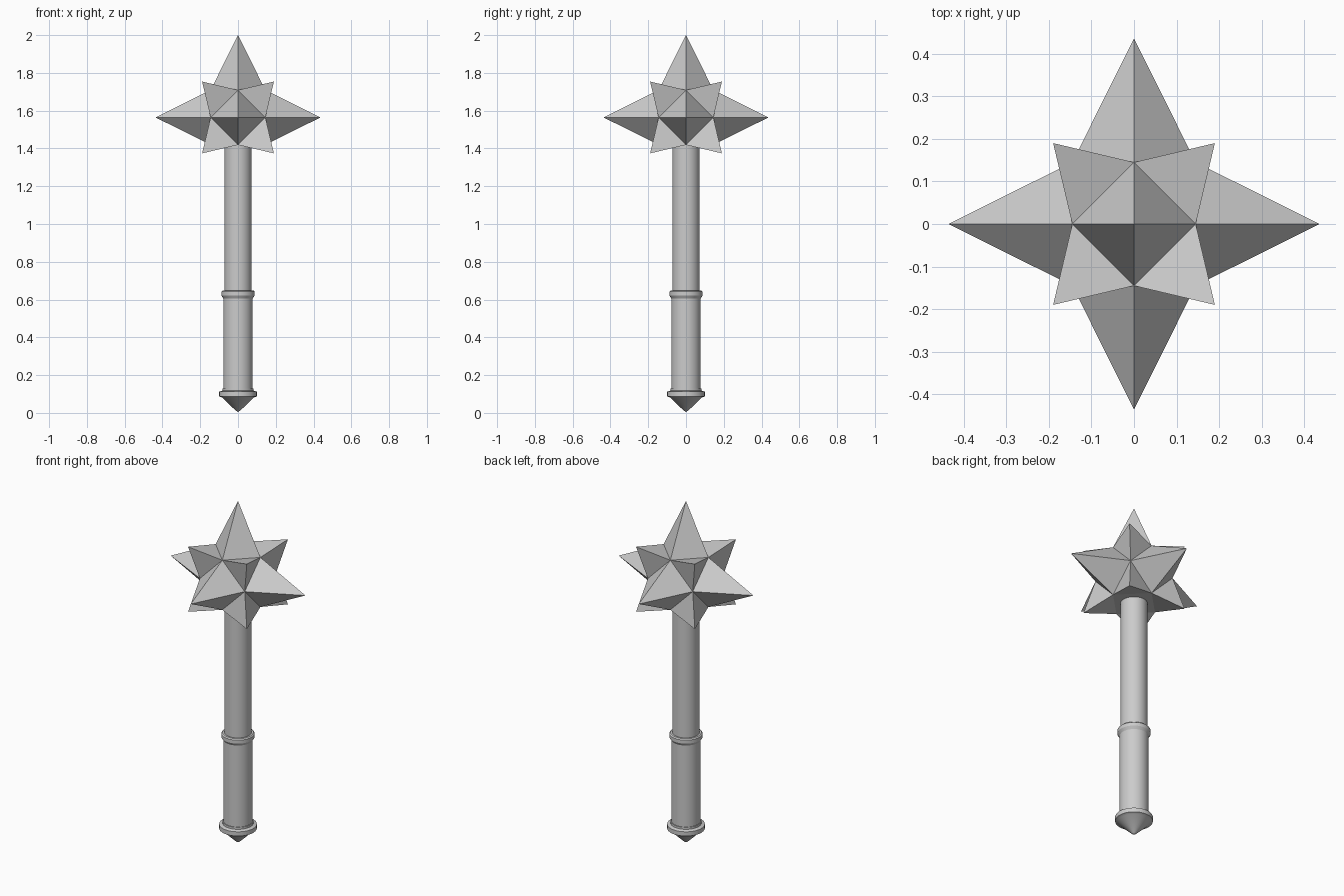
import bpy, bmesh, math
from mathutils import Vector

if "Cube" in bpy.data.objects:
    bpy.data.objects.remove(bpy.data.objects["Cube"])


def add_object(name, bm):
    mesh = bpy.data.meshes.new(name)
    bm.to_mesh(mesh)
    bm.free()
    ob = bpy.data.objects.new(name, mesh)
    bpy.context.collection.objects.link(ob)
    return ob


def lathe(name, profile, sides=32):
    """Spin an (r, z) profile around z; sharp corners stay sharp."""
    bm = bmesh.new()
    verts = [bm.verts.new((r, 0, z)) for r, z in profile]
    edges = [bm.edges.new(p) for p in zip(verts, verts[1:])]
    bmesh.ops.spin(bm, geom=verts + edges, cent=(0, 0, 0), axis=(0, 0, 1),
                   angle=math.tau, steps=sides, use_duplicate=False)
    bmesh.ops.remove_doubles(bm, verts=bm.verts, dist=1e-4)
    bmesh.ops.recalc_face_normals(bm, faces=bm.faces)
    ob = add_object(name, bm)
    bpy.ops.object.select_all(action='DESELECT')
    ob.select_set(True)
    bpy.context.view_layer.objects.active = ob
    bpy.ops.object.shade_smooth_by_angle(angle=math.radians(30))
    return ob


# Handle parts, bottom to top
lathe("pommel", [(0, 0.005), (0.012, 0.012), (0.085, 0.082), (0.10, 0.087),
                 (0.10, 0.112), (0.082, 0.118), (0.082, 0.13), (0, 0.13)])
lathe("grip", [(0, 0.12), (0.078, 0.12), (0.078, 0.62), (0, 0.62)])
lathe("collar", [(0, 0.606), (0.078, 0.606), (0.088, 0.622),
                 (0.088, 0.642), (0.082, 0.648), (0, 0.648)])
lathe("shaft", [(0, 0.64), (0.072, 0.64), (0.072, 1.43), (0, 1.43)])

# Spiked head: cuboctahedron with a pyramid on every face except the bottom
A, LONG, SHORT, CENTRE = 0.145, 0.436, 0.19, 1.564
bm = bmesh.new()
for i in range(3):
    for s in (-A, A):
        for t in (-A, A):
            p = [s, t]
            p.insert(i, 0)
            bm.verts.new(p)
bmesh.ops.convex_hull(bm, input=bm.verts)
bmesh.ops.dissolve_limit(bm, angle_limit=0.02, verts=bm.verts, edges=bm.edges)
bmesh.ops.recalc_face_normals(bm, faces=bm.faces)
spiked = [f for f in bm.faces if f.normal.z > -0.9]
for v in bmesh.ops.poke(bm, faces=spiked)["verts"]:
    d = v.co.normalized()
    on_axis = max(abs(c) for c in d) > 0.9
    v.co = d * (LONG if on_axis else SHORT * math.sqrt(3))
bmesh.ops.translate(bm, verts=bm.verts, vec=Vector((0, 0, CENTRE)))
add_object("spiked_head", bm)
